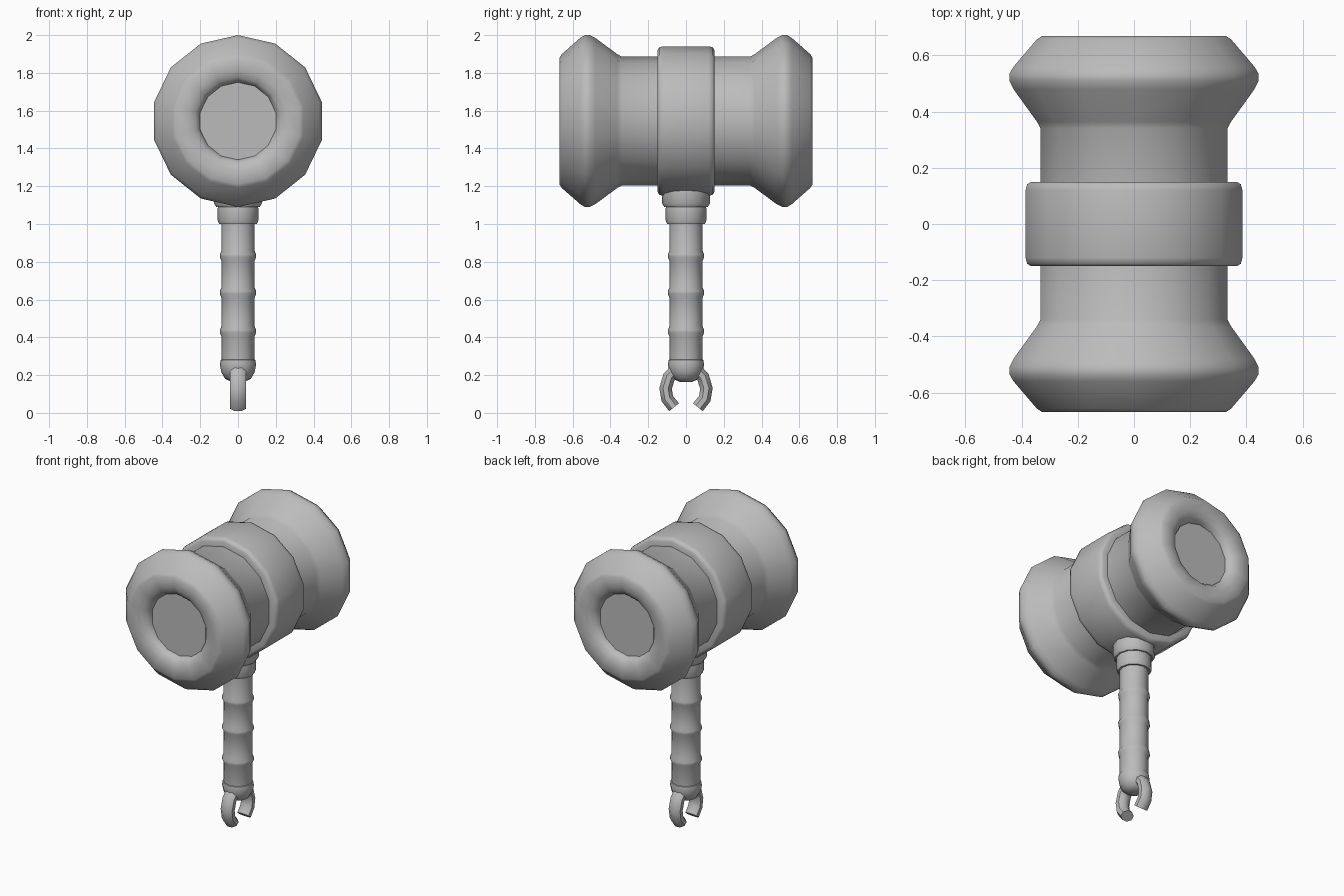
import bpy, bmesh, math
from mathutils import Matrix, Vector

cube = bpy.data.objects.get("Cube")
if cube:
    bpy.data.objects.remove(cube)

grey = bpy.data.materials.new("plain grey")
grey.use_nodes = True
colour = (0.5, 0.5, 0.5, 1)
grey.diffuse_color = colour
grey.node_tree.nodes["Principled BSDF"].inputs["Base Color"].default_value = colour


def finish(name, bm, matrix=Matrix(), angle=50):
    """Turn a bmesh into a smooth-shaded object."""
    bmesh.ops.recalc_face_normals(bm, faces=bm.faces)
    bm.transform(matrix)
    mesh = bpy.data.meshes.new(name)
    bm.to_mesh(mesh)
    bm.free()
    mesh.materials.append(grey)
    obj = bpy.data.objects.new(name, mesh)
    bpy.context.collection.objects.link(obj)
    bpy.ops.object.select_all(action='DESELECT')
    bpy.context.view_layer.objects.active = obj
    obj.select_set(True)
    bpy.ops.object.shade_smooth_by_angle(angle=math.radians(angle))
    return obj


def bridge(bm, rings):
    """Skin a list of vertex rings and cap both ends."""
    n = len(rings[0])
    for a, b in zip(rings, rings[1:]):
        for i in range(n):
            j = (i + 1) % n
            bm.faces.new((a[i], a[j], b[j], b[i]))
    bm.faces.new(rings[0])
    bm.faces.new(rings[-1])


def lathe(name, profile, sides, matrix=Matrix(), angle=50):
    """Spin (radius, height) points round the local z axis."""
    bm = bmesh.new()
    rings = []
    for r, h in profile:
        turn = [math.tau * i / sides for i in range(sides)]
        rings.append([bm.verts.new((r * math.sin(a), r * math.cos(a), h)) for a in turn])
    bridge(bm, rings)
    return finish(name, bm, matrix, angle)


# Hammer head: mirrored profile with dished striking faces
half = [(0.205, 0.61), (0.21, 0.63), (0.23, 0.652), (0.265, 0.665), (0.335, 0.67),
        (0.355, 0.657), (0.44, 0.56), (0.455, 0.535), (0.455, 0.51), (0.44, 0.48),
        (0.355, 0.365), (0.341, 0.34)]
across = Matrix.Translation((0, 0, 1.545)) @ Matrix.Rotation(math.radians(90), 4, 'X')
profile = half + [(r, -h) for r, h in reversed(half)]
lathe("hammer_head", profile, 14, across, 62)

# Raised band around the middle of the head
band = [(0.33, 0.15), (0.375, 0.15), (0.39, 0.142), (0.396, 0.12)]
lathe("head_band", band + [(r, -h) for r, h in reversed(band)], 14, across)

# Stepped collar under the head
lathe("upper_collar", [(0.11, 1.25), (0.127, 1.2), (0.127, 1.11), (0.115, 1.09), (0.09, 1.088)], 12)
lathe("lower_collar", [(0.105, 1.1), (0.108, 1.08), (0.108, 1.02), (0.1, 1.0), (0.08, 1.0)], 12)

# Wrapped grip with shallow ridges
grip = [(0.088, 1.02)]
for z in (0.835, 0.64, 0.435):
    grip += [(0.087, z + 0.025), (0.096, z + 0.005), (0.096, z - 0.01), (0.088, z - 0.03)]
grip += [(0.087, 0.27)]
lathe("grip", grip, 12)

# Rounded pommel
lathe("pommel", [(0.08, 0.285), (0.092, 0.28), (0.096, 0.255), (0.088, 0.215),
                 (0.068, 0.18), (0.03, 0.163)], 12)

# Pair of curved claws forming an open ring
path = [Vector(p) for p in ((0, 0.06, 0.222), (0, 0.09, 0.19), (0, 0.108, 0.13),
                            (0, 0.099, 0.075), (0, 0.063, 0.03))]
for name, side in (("back_claw", 1), ("front_claw", -1)):
    bm = bmesh.new()
    rings = []
    for i, p in enumerate(path):
        along = (path[min(i + 1, len(path) - 1)] - path[max(i - 1, 0)]).normalized()
        out = along.cross(Vector((1, 0, 0)))
        ring = []
        for k in range(8):
            a = math.tau * (k + 0.5) / 8
            q = p + Vector((0.045 * math.cos(a), 0, 0)) + out * 0.036 * math.sin(a)
            ring.append(bm.verts.new((q.x, q.y * side, q.z)))
        rings.append(ring)
    bridge(bm, rings)
    finish(name, bm)
